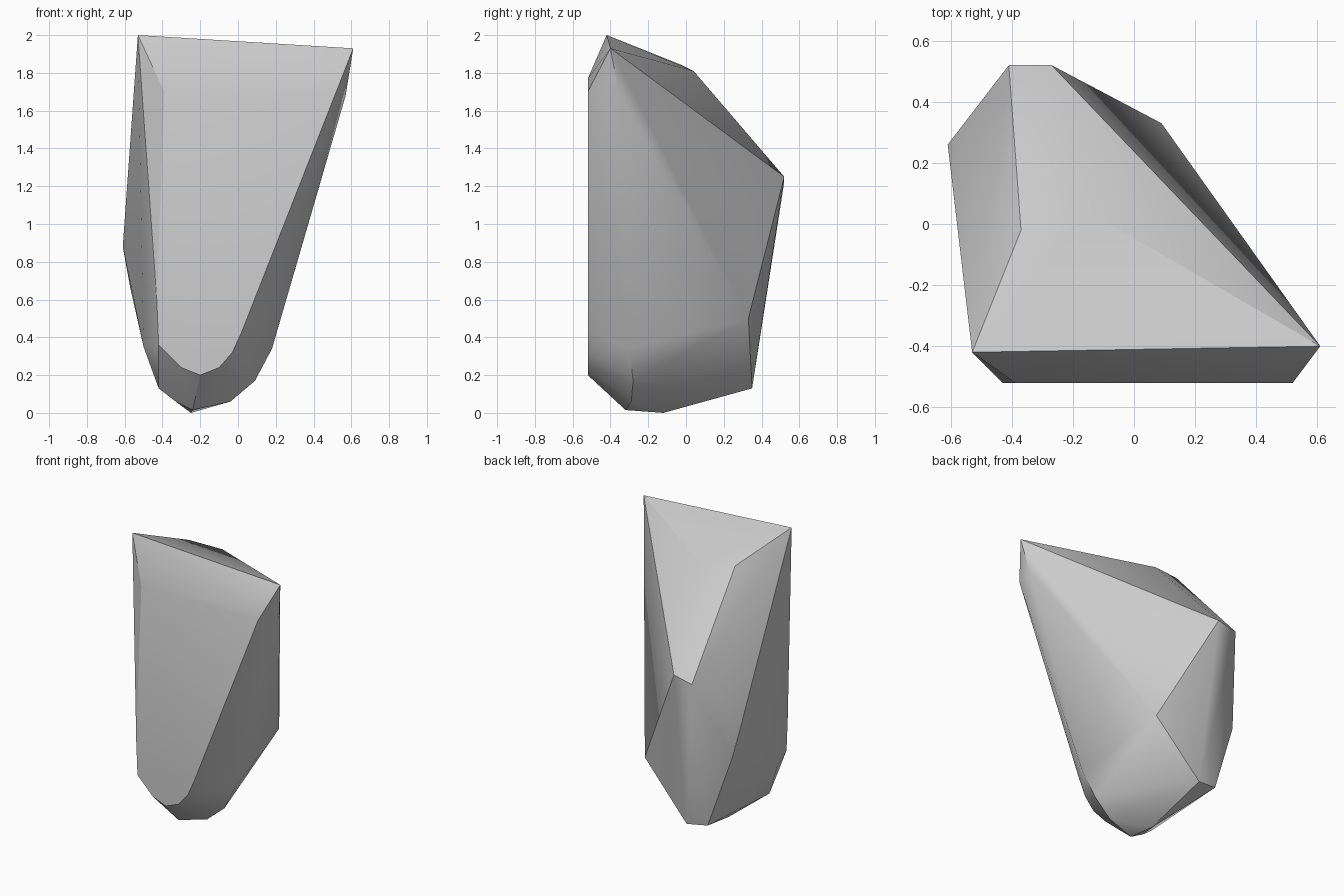
import bpy
import bmesh
from math import radians

default_cube = bpy.data.objects.get("Cube")
if default_cube:
    bpy.data.objects.remove(default_cube, do_unlink=True)

# Flat front facet: outline in x and z, lying on one vertical plane
FRONT_Y = -.52
front_outline = [
    (-.39, 1.70), (.38, 1.77), (.52, 1.70), (.02, .43), (-.03, .32), (-.10, .24),
    (-.20, .20), (-.30, .24), (-.42, .36), (-.43, .60),
]

# Sloping crown: front ridge, then the strip running down the back
crown = [
    (-.53, -.42, 2), (.61, -.40, 1.93), (-.37, -.02, 1.84), (-.15, .04, 1.81),
    (-.41, .52, 1.22), (-.27, .52, 1.25),
]

# Widest corners of the two flanks
flanks = [
    (-.61, .26, .88), (-.57, .30, .66), (-.50, -.30, .35),
    (.57, -.355, 1.68), (.09, .33, .50), (.18, -.30, .34),
]

# Rounded underside
underside = [
    (-.42, -.33, .13), (-.33, -.31, .06), (-.24, -.32, .015), (-.25, -.12, 0),
    (-.04, -.29, .06), (.09, -.28, .17), (-.25, .35, .13), (-.40, .33, .15),
]


def make_material(name, colour):
    material = bpy.data.materials.new(name)
    material.use_nodes = True
    material.diffuse_color = colour
    shader = next(n for n in material.node_tree.nodes if n.type == "BSDF_PRINCIPLED")
    shader.inputs["Base Color"].default_value = colour
    return material


def make_stone(name, points, material):
    """Wrap the corner points in a closed faceted skin."""
    bm = bmesh.new()
    corners = [bm.verts.new(point) for point in points]
    hull = bmesh.ops.convex_hull(bm, input=corners)
    loose = {g for g in hull["geom_interior"] + hull["geom_unused"]
             if isinstance(g, bmesh.types.BMVert)}
    bmesh.ops.delete(bm, geom=list(loose), context="VERTS")
    # Merge the triangles of each flat facet
    bmesh.ops.dissolve_limit(bm, angle_limit=radians(1), verts=bm.verts, edges=bm.edges)
    bmesh.ops.recalc_face_normals(bm, faces=bm.faces)
    mesh = bpy.data.meshes.new(name)
    bm.to_mesh(mesh)
    bm.free()
    mesh.materials.append(material)
    stone = bpy.data.objects.new(name, mesh)
    bpy.context.collection.objects.link(stone)
    return stone


# The stone, softly shaded with its main ridges kept sharp
front = [(x, FRONT_Y, z) for x, z in front_outline]
grey = make_material("stone grey", (.6, .6, .6, 1))
stone = make_stone("stone", front + crown + flanks + underside, grey)

bpy.ops.object.select_all(action="DESELECT")
stone.select_set(True)
bpy.context.view_layer.objects.active = stone
bpy.ops.object.shade_smooth_by_angle(angle=radians(30))
